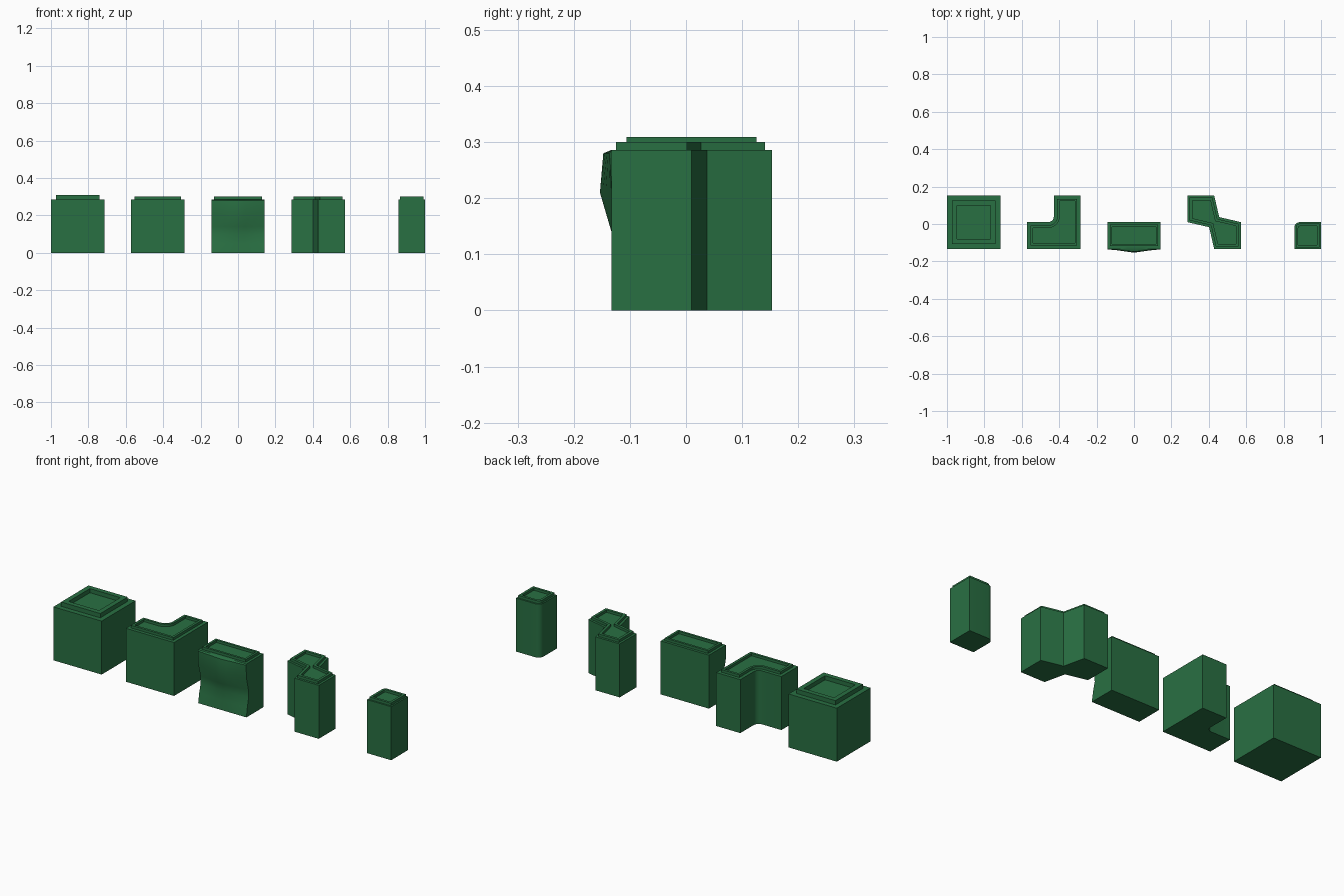
import bpy, bmesh, math
from mathutils import Vector

if "Cube" in bpy.data.objects:
    bpy.data.objects.remove(bpy.data.objects["Cube"])

S = 2 / 7            # tile size
H = S / 2            # half tile
TOP = 0.286
YC = 0.01            # tile centre in y

green = bpy.data.materials.new("green")
green.diffuse_color = (0.022, 0.16, 0.055, 1)
green.use_nodes = True
green.node_tree.nodes["Principled BSDF"].inputs["Base Color"].default_value = green.diffuse_color


def inset(pts, d):
    # mitred inward offset of a counter-clockwise outline
    out = []
    n = len(pts)
    for i in range(n):
        p, c, q = (Vector(pts[k % n]) for k in (i - 1, i, i + 1))
        a, b = (c - p).normalized(), (q - c).normalized()
        na, nb = Vector((-a.y, a.x)), Vector((-b.y, b.x))
        m = na + nb
        out.append(tuple(c + m * (d * 2 / m.length_squared)))
    return out


def fillet(cx, cy, r, a0, a1, steps=6):
    return [(cx + r * math.cos(math.radians(a0 + (a1 - a0) * i / steps)),
             cy + r * math.sin(math.radians(a0 + (a1 - a0) * i / steps)))
            for i in range(steps + 1)]


def tile(name, x, pts, rim_in, rim_w, rim_z, rows=(), warp=None):
    # walls, ledge, raised rim and recessed top, as one closed skin of rings
    bm = bmesh.new()
    a, b = inset(pts, rim_in), inset(pts, rim_in + rim_w)
    rings = [(pts, z) for z in (0, *rows, TOP)]
    rings += [(a, TOP), (a, rim_z), (b, rim_z), (b, TOP + 0.001)]
    loops = []
    for k, (ring, z) in enumerate(rings):
        co = [(px, py, z) for px, py in ring]
        if warp and k <= len(rows):
            co = [warp(*c) for c in co]
        loops.append([bm.verts.new(c) for c in co])
    n = len(pts)
    for lo, hi in zip(loops, loops[1:]):
        for i in range(n):
            j = (i + 1) % n
            bm.faces.new((lo[i], lo[j], hi[j], hi[i]))
    bm.faces.new(loops[-1])
    bm.faces.new(loops[0][::-1])
    bmesh.ops.recalc_face_normals(bm, faces=bm.faces)
    me = bpy.data.meshes.new(name)
    bm.to_mesh(me)
    bm.free()
    me.materials.append(green)
    ob = bpy.data.objects.new(name, me)
    ob.location = (x, YC, 0)
    bpy.context.collection.objects.link(ob)
    bpy.context.view_layer.objects.active = ob
    for o in bpy.context.selected_objects:
        o.select_set(False)
    ob.select_set(True)
    bpy.ops.object.shade_smooth_by_angle(angle=math.radians(25))
    return ob


# full block
tile("full_tile", -1.5 * S * 2, [(-H, -H), (H, -H), (H, H), (-H, H)], 0.027, 0.026, 0.309)

# inner corner with rounded notch
r = 0.03
tile("inner_corner_tile", -1.5 * S,
     [(-H, -H), (H, -H), (H, H), (0, H)] + fillet(-r, r, r, 0, -90) + [(-H, 0)],
     0.018, 0.013, 0.30)

# half block with a rocky, weathered front
prof_mid = {0.05: 0.004, 0.1: 0.008, 0.14: 0.0, 0.21: -0.0205, 0.28: -0.0145}
prof_end = {0.05: 0.008, 0.1: 0.02, 0.14: 0.018, 0.21: 0.0, 0.28: -0.003}
N = 8


def rock(x, y, z):
    if y > -H + 0.001 or z not in prof_mid:
        return (x, y, z)
    t = abs(x) / H
    d = prof_mid[z] * (1 - t) + prof_end[z] * t
    if t > 0.99:
        x *= 1 - 0.3 * max(d, 0)
    return (x, y + d, z)


front = [(-H + S * i / N, -H) for i in range(N + 1)]
tile("half_tile", 0, front + [(H, 0), (-H, 0)], 0.014, 0.012, 0.30,
     rows=tuple(prof_mid), warp=rock)

# diagonal block: two quarters joined by a pinched neck
k = 0.027
tile("diagonal_tile", 1.5 * S,
     [(-H, 0), (-k, -k), (0, -H), (H, -H), (H, 0), (k, k), (0, H), (-H, H)],
     0.012, 0.014, 0.30)

# outer corner with one rounded edge
tile("outer_corner_tile", 3 * S,
     [(0, -H), (H, -H), (H, 0)] + fillet(r, -r, r, 90, 180),
     0.008, 0.013, 0.30)
